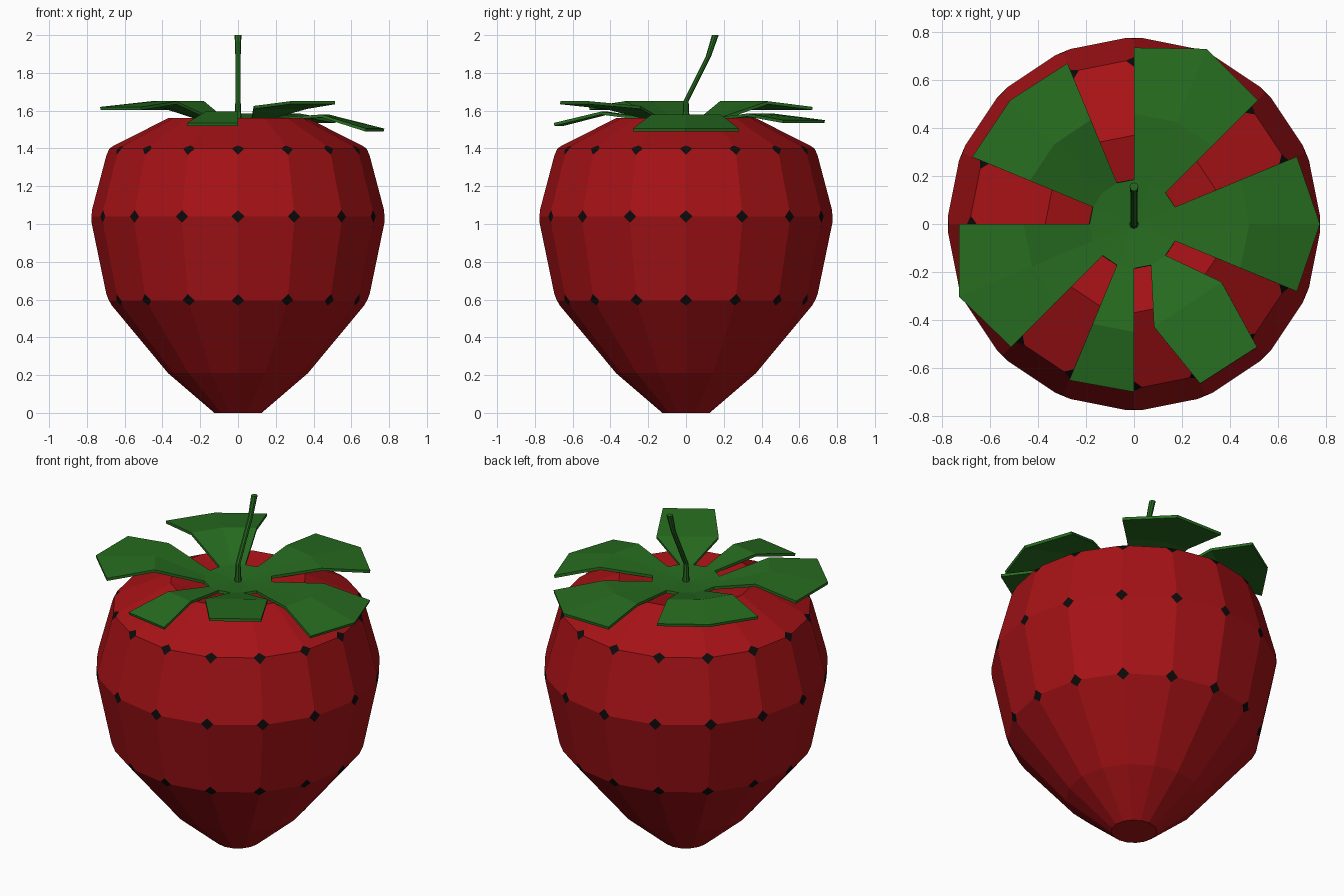
import bpy, bmesh
from math import sin, cos, radians
from mathutils import Vector

if "Cube" in bpy.data.objects:
    bpy.data.objects.remove(bpy.data.objects["Cube"])

SIDES = 16


def material(name, rgb):
    m = bpy.data.materials.new(name)
    m.diffuse_color = (*rgb, 1)
    m.use_nodes = True
    m.node_tree.nodes["Principled BSDF"].inputs["Base Color"].default_value = m.diffuse_color
    return m


red = material("red_skin", (0.38, 0.006, 0.008))
black = material("dark_seed", (0.004, 0.003, 0.003))
green = material("leaf_green", (0.02, 0.15, 0.014))


def finish(name, bm, mats):
    bmesh.ops.recalc_face_normals(bm, faces=bm.faces[:])
    mesh = bpy.data.meshes.new(name)
    bm.to_mesh(mesh)
    bm.free()
    for m in mats:
        mesh.materials.append(m)
    ob = bpy.data.objects.new(name, mesh)
    bpy.context.collection.objects.link(ob)
    return ob


def ring(bm, r, z, n=SIDES, y=0):
    return [bm.verts.new((r * cos(radians(360 * i / n)), y + r * sin(radians(360 * i / n)), z))
            for i in range(n)]


def bridge(bm, a, b):
    n = len(a)
    for i in range(n):
        bm.faces.new((a[i], a[(i + 1) % n], b[(i + 1) % n], b[i]))


def fan(bm, r, z):
    c = bm.verts.new((0, 0, z))
    for i in range(len(r)):
        bm.faces.new((r[i], r[(i + 1) % len(r)], c))


# Berry: lathed body with a dished top; seeds are chamfered corners
bm = bmesh.new()
profile = [(0.125, 0), (0.37, 0.21), (0.69, 0.595), (0.782, 1.04), (0.687, 1.4), (0.37, 1.56)]
rings = [ring(bm, r, z) for r, z in profile]
for a, b in zip(rings, rings[1:]):
    bridge(bm, a, b)
bm.faces.new(rings[0][::-1])
fan(bm, rings[-1], 1.48)
bmesh.ops.bevel(bm, geom=rings[2] + rings[3] + rings[4], offset=0.035, offset_type='OFFSET',
                segments=1, profile=0.5, affect='VERTICES')
for f in bm.faces:
    f.material_index = 1 if f.calc_area() < 0.006 else 0
finish("berry", bm, [red, black])

# Leaf crown: small disc with six leaves growing from its sectors
bm = bmesh.new()
hub = ring(bm, 0.185, 1.56)
fan(bm, hub, 1.545)
# first sector, middle radius, middle z, end z, end radii
leaves = [
    (15, 0.48, 1.58, 1.505, (0.735, 0.775, 0.735)),
    (2, 0.46, 1.585, 1.55, (0.73, 0.79, 0.735)),
    (5, 0.47, 1.65, 1.62, (0.725, 0.73, 0.73)),
    (8, 0.46, 1.65, 1.62, (0.73, 0.79, 0.725)),
    (11, 0.45, 1.595, 1.535, (0.705, 0.70)),
    (13, 0.437, 1.625, 1.65, (0.72, 0.725)),
]
for start, mid_r, mid_z, end_z, end_r in leaves:
    rows = [[], [], []]
    n = len(end_r)
    for k in range(n):
        i = start + k
        a = radians(22.5 * i)
        # the front right leaf flares at its middle
        flare = radians(11.5) * (2 * k - 1) if start == 13 else 0
        rows[0].append(hub[i % SIDES])
        rows[1].append(bm.verts.new((mid_r * cos(a + flare), mid_r * sin(a + flare), mid_z)))
        rows[2].append(bm.verts.new((end_r[k] * cos(a), end_r[k] * sin(a), end_z)))
    for p, q in zip(rows, rows[1:]):
        for k in range(n - 1):
            bm.faces.new((p[k], q[k], q[k + 1], p[k + 1]))
crown = finish("leaf_crown", bm, [green])
if sum(p.normal.z for p in crown.data.polygons) < 0:
    crown.data.flip_normals()
solid = crown.modifiers.new("thickness", 'SOLIDIFY')
solid.thickness = 0.016
solid.offset = -1

# Stem: thin bent tube leaning back
bm = bmesh.new()
path = [(0, 1.53, 0.02), (0, 1.65, 0.014), (0.118, 1.885, 0.014), (0.155, 2.0, 0.018)]
rings = [ring(bm, r, z, 8, y) for y, z, r in path]
for a, b in zip(rings, rings[1:]):
    bridge(bm, a, b)
bm.faces.new(rings[0][::-1])
bm.faces.new(rings[-1])
finish("stem", bm, [green])
